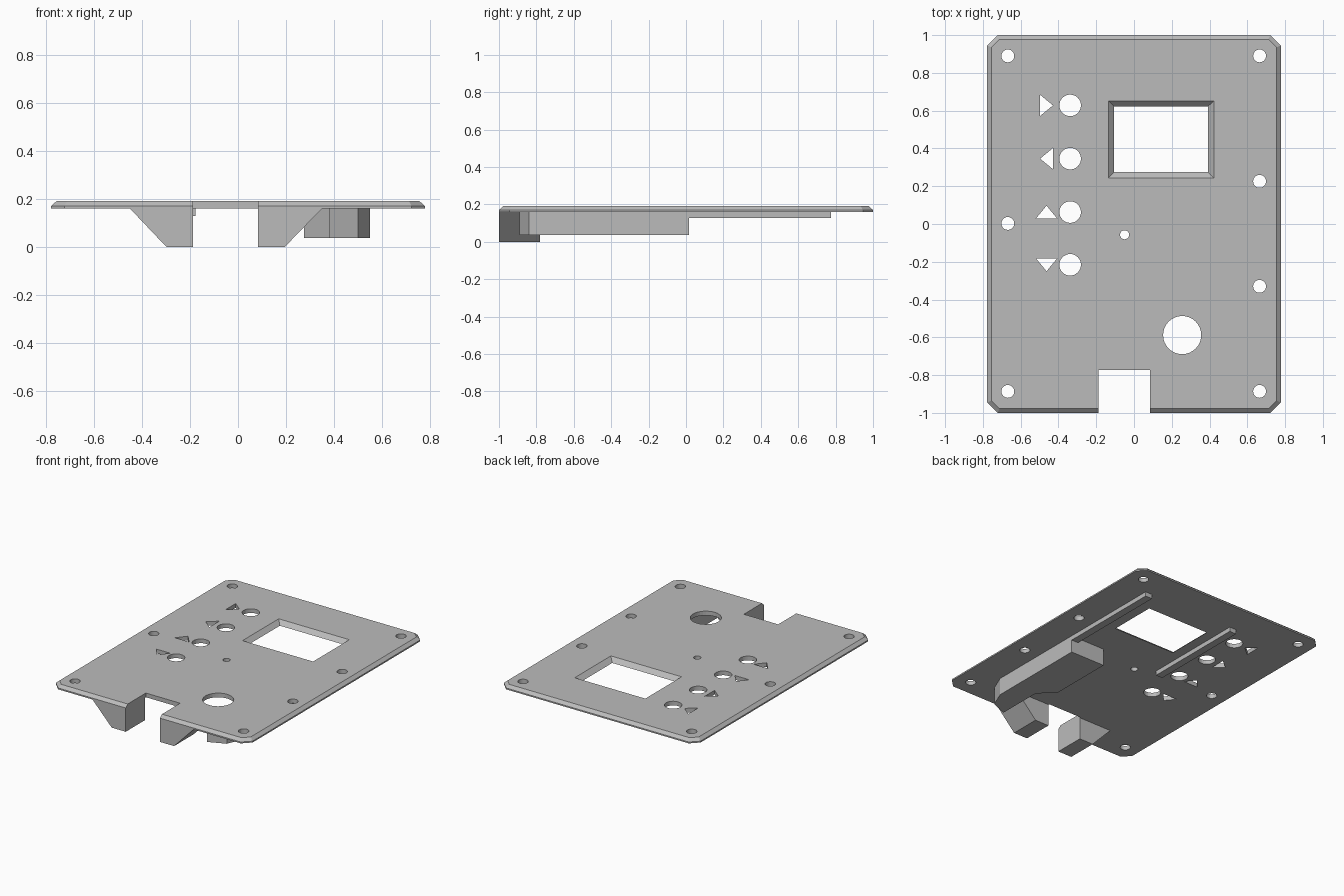
import bpy, bmesh, math

cube = bpy.data.objects.get("Cube")
if cube:
    bpy.data.objects.remove(cube, do_unlink=True)

grey = bpy.data.materials.new("plain_grey")
grey.use_nodes = True
colour = (0.5, 0.5, 0.5, 1)
grey.diffuse_color = colour
grey.node_tree.nodes["Principled BSDF"].inputs["Base Color"].default_value = colour

BOTTOM, RIM, TOP = 0.16, 0.17, 0.19


def loft(bm, *levels):
    """Closed solid through (z, outline) levels, lowest first, outlines counter-clockwise."""
    rings = [[bm.verts.new((x, y, z)) for x, y in pts] for z, pts in levels]
    n = len(rings[0])
    faces = [bm.faces.new(rings[0][::-1]), bm.faces.new(rings[-1])]
    for a, b in zip(rings, rings[1:]):
        faces += [bm.faces.new((a[i], a[(i + 1) % n], b[(i + 1) % n], b[i])) for i in range(n)]
    bmesh.ops.recalc_face_normals(bm, faces=faces)


def finish(name, bm):
    mesh = bpy.data.meshes.new(name)
    bm.to_mesh(mesh)
    bm.free()
    mesh.materials.append(grey)
    obj = bpy.data.objects.new(name, mesh)
    bpy.context.collection.objects.link(obj)
    return obj


def solid(name, *levels):
    bm = bmesh.new()
    loft(bm, *levels)
    return finish(name, bm)


def rect(x0, x1, y0, y1):
    return [(x0, y0), (x1, y0), (x1, y1), (x0, y1)]


def round_outline(x, y, r, n=32, turn=0):
    return [(x + r * math.cos(turn + math.tau * i / n),
             y + r * math.sin(turn + math.tau * i / n)) for i in range(n)]


def clipped(w, h, c):
    """Rectangle outline with cut corners."""
    return [(-w + c, -h), (w - c, -h), (w, -h + c), (w, h - c),
            (w - c, h), (-w + c, h), (-w, h - c), (-w, -h + c)]


# Panel with clipped corners and a bevelled upper rim
outline = clipped(0.777, 1, 0.055)
panel = solid("panel", (BOTTOM, outline), (RIM, outline), (TOP, clipped(0.755, 0.978, 0.043)))

# Openings gathered into one cutter
cut = bmesh.new()


def through(pts):
    loft(cut, (BOTTOM - 0.05, pts), (TOP + 0.05, pts))


# Screw holes
for x, ys in ((-0.668, (0.89, 0.003, -0.886)), (0.665, (0.89, 0.226, -0.33, -0.886))):
    for y in ys:
        through(round_outline(x, y, 0.034))
# Indicator hole and large knob hole
through(round_outline(-0.05, -0.057, 0.024))
through(round_outline(0.255, -0.588, 0.101))
# Button holes with direction arrows
for y, (dx, dy) in zip((0.628, 0.346, 0.063, -0.216), ((1, 0), (-1, 0), (0, 1), (0, -1))):
    through(round_outline(-0.338, y, 0.057))
    cx = -0.463
    through([(cx + dx * u - dy * v, y + dy * u + dx * v)
             for u, v in ((0.034, 0), (-0.034, 0.056), (-0.034, -0.056))])
# Display window, widening upward
e = 0.01
loft(cut, (BOTTOM - e, rect(-0.095, 0.38, 0.285, 0.612)),
     (TOP + e, rect(-0.145, 0.434, 0.233, 0.662)))
# Front notch
through(rect(-0.187, 0.084, -1.1, -0.773))

cutter = finish("opening_cutter", cut)
cutter.hide_render = True
mod = panel.modifiers.new("openings", 'BOOLEAN')
mod.object = cutter
mod.operation = 'DIFFERENCE'
mod.solver = 'EXACT'
bpy.context.view_layer.update()
deps = bpy.context.evaluated_depsgraph_get()
panel.data = bpy.data.meshes.new_from_object(panel.evaluated_get(deps))
panel.modifiers.clear()
bpy.data.objects.remove(cutter, do_unlink=True)

# Tapered guide feet either side of the notch
solid("right_guide_foot", (0, rect(-0.298, -0.187, -1, -0.78)),
      (BOTTOM, rect(-0.45, -0.187, -1, -0.78)))
solid("left_guide_foot", (0, rect(0.084, 0.195, -1, -0.78)),
      (BOTTOM, rect(0.084, 0.35, -1, -0.78)))

# Deep support block, relieved around the knob hole
block = [(0.275, 0.015), (0.275, -0.45), (0.38, -0.56), (0.38, -0.89),
         (0.5, -0.84), (0.55, -0.72), (0.55, 0.015)]
solid("support_block", (0.037, block), (BOTTOM, block))

# Thin support rails under the panel
for name, x0, x1 in (("left_rail", 0.495, 0.55), ("right_rail", -0.23, -0.176)):
    strip = rect(x0, x1, 0.015, 0.775)
    solid(name, (0.128, strip), (BOTTOM, strip))
